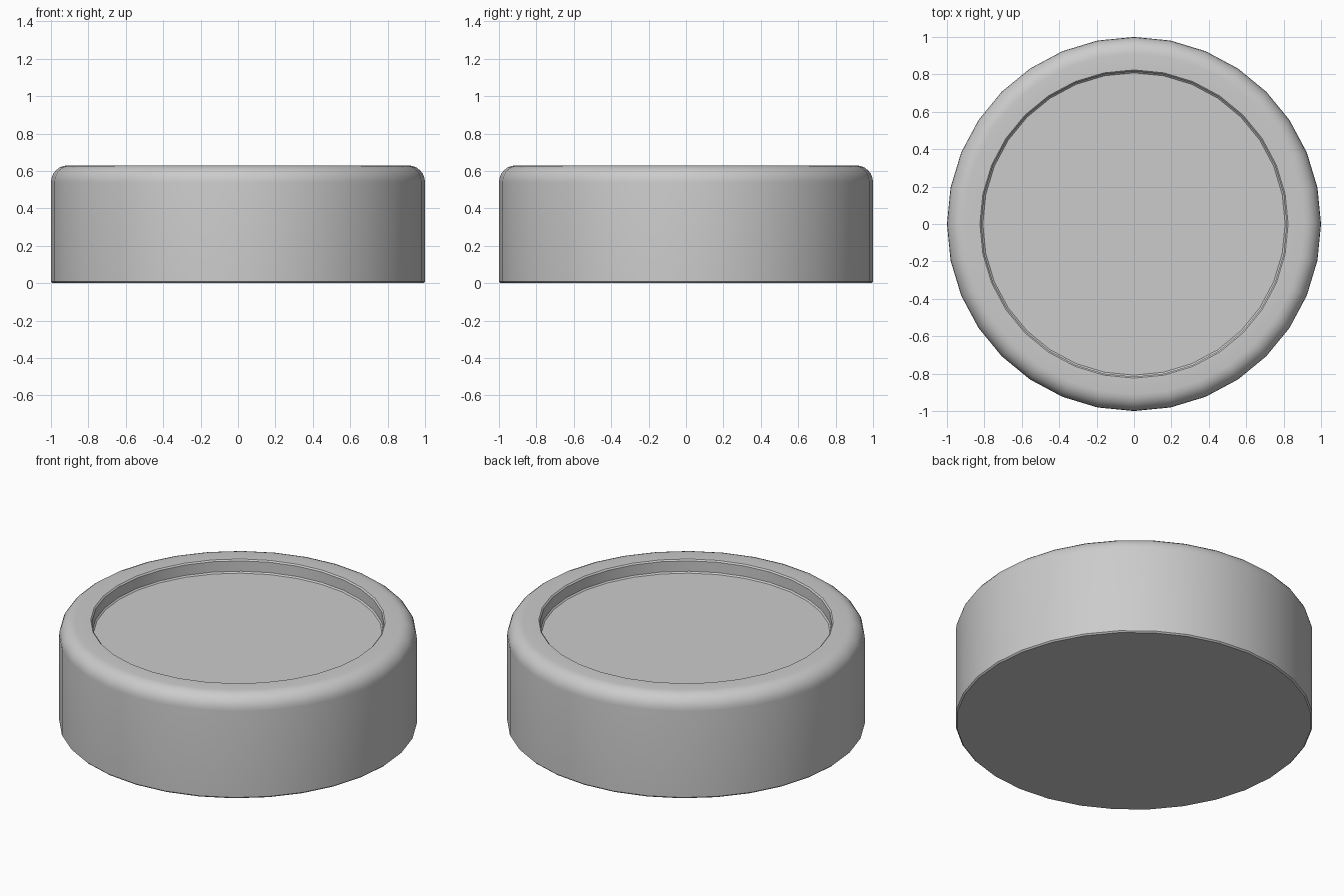
import bpy, bmesh, math

if "Cube" in bpy.data.objects:
    bpy.data.objects.remove(bpy.data.objects["Cube"])

SIDES = 32
HEIGHT, RADIUS = 0.63, 1.0
FILLET, LIP = 0.09, 0.008
RECESS_R, RECESS_DEPTH = 0.816, 0.08


def lathe(name, profile, sides):
    """Revolve an (r, z) profile around z and cap both ends with n-gons."""
    bm = bmesh.new()
    rings = []
    for r, z in profile:
        rings.append([bm.verts.new((r * math.cos(2 * math.pi * i / sides),
                                    r * math.sin(2 * math.pi * i / sides), z))
                      for i in range(sides)])
    for a, b in zip(rings, rings[1:]):
        for i in range(sides):
            j = (i + 1) % sides
            bm.faces.new((a[i], a[j], b[j], b[i]))
    bm.faces.new(rings[0][::-1])
    bm.faces.new(rings[-1])
    bmesh.ops.recalc_face_normals(bm, faces=bm.faces)
    mesh = bpy.data.meshes.new(name)
    bm.to_mesh(mesh)
    bm.free()
    obj = bpy.data.objects.new(name, mesh)
    bpy.context.collection.objects.link(obj)
    return obj


# Outer wall with a hairline bottom edge
profile = [(RADIUS - LIP, 0), (RADIUS, LIP)]

# Rounded top shoulder
for k in range(7):
    a = math.pi / 2 * k / 6
    profile.append((RADIUS - FILLET + FILLET * math.cos(a),
                    HEIGHT - FILLET + FILLET * math.sin(a)))

# Shallow recess with a softened lip
floor_z = HEIGHT - RECESS_DEPTH
profile += [(RECESS_R + LIP, HEIGHT), (RECESS_R, HEIGHT - LIP),
            (RECESS_R, floor_z + LIP), (RECESS_R - LIP, floor_z)]

body = lathe("round_body", profile, SIDES)

# Smooth sides, crisp rims
bpy.context.view_layer.objects.active = body
body.select_set(True)
bpy.ops.object.shade_smooth_by_angle(angle=math.radians(40))
